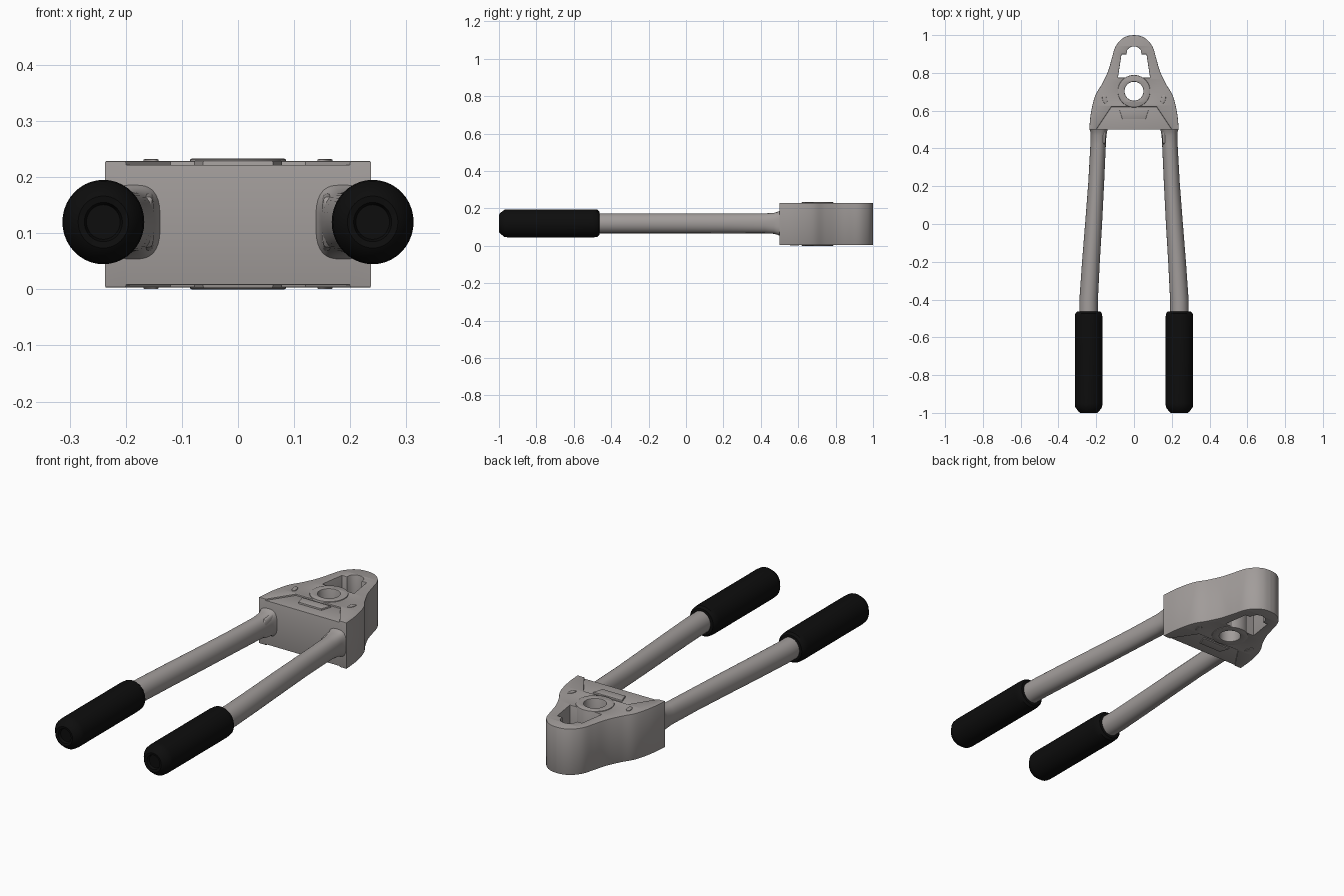
import bpy, bmesh, math

if "Cube" in bpy.data.objects:
    bpy.data.objects.remove(bpy.data.objects["Cube"])


def material(name, rgb):
    m = bpy.data.materials.new(name)
    m.diffuse_color = (*rgb, 1)
    m.use_nodes = True
    m.node_tree.nodes["Principled BSDF"].inputs["Base Color"].default_value = m.diffuse_color
    return m


STEEL = material("grey steel", (0.36, 0.335, 0.325))
BLACK = material("black rubber", (0.004, 0.004, 0.004))


def finish(obj, mat, angle=35):
    bm = bmesh.new()
    bm.from_mesh(obj.data)
    bmesh.ops.remove_doubles(bm, verts=bm.verts, dist=0.0001)
    bmesh.ops.recalc_face_normals(bm, faces=bm.faces)
    bm.to_mesh(obj.data)
    bm.free()
    obj.data.materials.clear()
    obj.data.materials.append(mat)
    bpy.ops.object.select_all(action='DESELECT')
    obj.select_set(True)
    bpy.context.view_layer.objects.active = obj
    bpy.ops.object.shade_smooth_by_angle(angle=math.radians(angle))


def slab(name, loops, z0, z1, bevel=0.003):
    """Outline with optional holes, extruded from z0 to z1."""
    cu = bpy.data.curves.new(name, 'CURVE')
    cu.dimensions = '2D'
    cu.fill_mode = 'BOTH'
    cu.extrude = (z1 - z0) / 2 - bevel
    cu.bevel_depth = bevel
    cu.bevel_resolution = 1
    cu.offset = -bevel
    for loop in loops:
        sp = cu.splines.new('POLY')
        sp.points.add(len(loop) - 1)
        for p, (x, y) in zip(sp.points, loop):
            p.co = (x, y, 0, 1)
        sp.use_cyclic_u = True
    obj = bpy.data.objects.new(name, cu)
    bpy.context.collection.objects.link(obj)
    bpy.ops.object.select_all(action='DESELECT')
    obj.select_set(True)
    bpy.context.view_layer.objects.active = obj
    bpy.ops.object.convert(target='MESH')
    obj = bpy.context.view_layer.objects.active
    for v in obj.data.vertices:
        v.co.z += (z0 + z1) / 2
    finish(obj, STEEL)
    return obj


def ellipse(cx, cy, rx, ry, turn=0, n=40):
    c, s = math.cos(turn), math.sin(turn)
    out = []
    for i in range(n):
        a = math.tau * i / n
        x, y = rx * math.cos(a), ry * math.sin(a)
        out.append((cx + x * c - y * s, cy + x * s + y * c))
    return out


def mirrored(half):
    """Right half listed bottom to top; adds the left half."""
    return half + [(-x, y) for x, y in reversed(half) if x > 0]


def smooth(pts, n=5):
    """Catmull-Rom curve through the points."""
    out = []
    for i in range(len(pts) - 1):
        p = [pts[max(i - 1, 0)], pts[i], pts[i + 1], pts[min(i + 2, len(pts) - 1)]]
        for k in range(n):
            t = k / n
            out.append(tuple(0.5 * (2 * p[1][j] + (p[2][j] - p[0][j]) * t
                       + (2 * p[0][j] - 5 * p[1][j] + 4 * p[2][j] - p[3][j]) * t * t
                       + (3 * p[1][j] - p[0][j] - 3 * p[2][j] + p[3][j]) * t ** 3)
                       for j in (0, 1)))
    return out + [pts[-1]]


def loft(name, rings, mat, zc=0.12, n=40):
    """Rings of (x, y, rx, rz, squareness) joined along y."""
    bm = bmesh.new()
    prev = None
    for x, y, rx, rz, e in rings:
        ring = []
        for i in range(n):
            a = math.tau * i / n
            c, s = math.cos(a), math.sin(a)
            ring.append(bm.verts.new((x + rx * math.copysign(abs(c) ** (2 / e), c), y,
                                      zc + rz * math.copysign(abs(s) ** (2 / e), s))))
        if prev:
            for i in range(n):
                bm.faces.new((prev[i], prev[(i + 1) % n], ring[(i + 1) % n], ring[i]))
        else:
            bm.faces.new(ring)
        prev = ring
    bm.faces.new(prev)
    me = bpy.data.meshes.new(name)
    bm.to_mesh(me)
    bm.free()
    obj = bpy.data.objects.new(name, me)
    bpy.context.collection.objects.link(obj)
    finish(obj, mat)


# head: solid with a front notch, pivot hole and keyhole-shaped opening
side = smooth([(0.237, 0.5), (0.228, 0.59), (0.205, 0.68), (0.17, 0.74), (0.137, 0.81),
               (0.118, 0.875), (0.1, 0.935), (0.07, 0.975), (0.035, 0.995), (0, 1)])
outline = mirrored([(0.12, 0.62), (0.2, 0.5)] + side)
opening = mirrored([(0.085, 0.775), (0.066, 0.898), (0.04, 0.898), (0.036, 0.92),
                    (0.024, 0.934), (0.008, 0.94)])
slab("head", [outline, ellipse(0, 0.703, 0.062, 0.062), opening], 0.003, 0.229)

# recessed front panel filling the notch
slab("head_front_panel", [mirrored([(0.212, 0.5), (0.13, 0.63)])], 0.008, 0.222, 0.001)

# pivot bushing, standing slightly proud at both ends
slab("pivot_bushing", [ellipse(0, 0.703, 0.086, 0.086), ellipse(0, 0.703, 0.05, 0.05)],
     0, 0.233, 0.004)

# raised bar and small rivets on the head faces
slab("cross_bar", [mirrored([(0.062, 0.556), (0.078, 0.606)])], 0.002, 0.23, 0.003)
for s, tag in ((1, "right"), (-1, "left")):
    slab("rivet_" + tag, [ellipse(s * 0.155, 0.66, 0.012, 0.024, s * -0.3, 20)],
         0.0005, 0.232, 0.002)

# handles: rod flaring into the head, small inner lug and rubber grip
for s, tag in ((1, "right"), (-1, "left")):
    loft("rod_" + tag, [(s * x, y, rx, rz, e) for x, y, rx, rz, e in (
        (0.241, -0.52, 0.049, 0.053, 2), (0.24, -0.4, 0.049, 0.053, 2),
        (0.228, -0.2, 0.047, 0.053, 2), (0.214, 0, 0.045, 0.053, 2),
        (0.2, 0.22, 0.042, 0.053, 2), (0.19, 0.42, 0.041, 0.053, 2.2),
        (0.188, 0.47, 0.042, 0.056, 2.6), (0.187, 0.488, 0.044, 0.061, 3),
        (0.187, 0.505, 0.05, 0.068, 3))], STEEL)
    loft("rod_lug_" + tag, [(s * x, y, rx, rz, 4) for x, y, rx, rz in (
        (0.17, 0.4, 0.008, 0.015), (0.162, 0.43, 0.012, 0.045),
        (0.16, 0.505, 0.012, 0.054))], STEEL)
    loft("grip_" + tag, [(s * 0.24, y, r, r * 1.03, 2) for y, r in (
        (-0.985, 0.03), (-0.998, 0.034), (-1, 0.045), (-0.994, 0.053), (-0.97, 0.071),
        (-0.95, 0.073), (-0.5, 0.073), (-0.475, 0.071), (-0.464, 0.062),
        (-0.462, 0.045))], BLACK)
